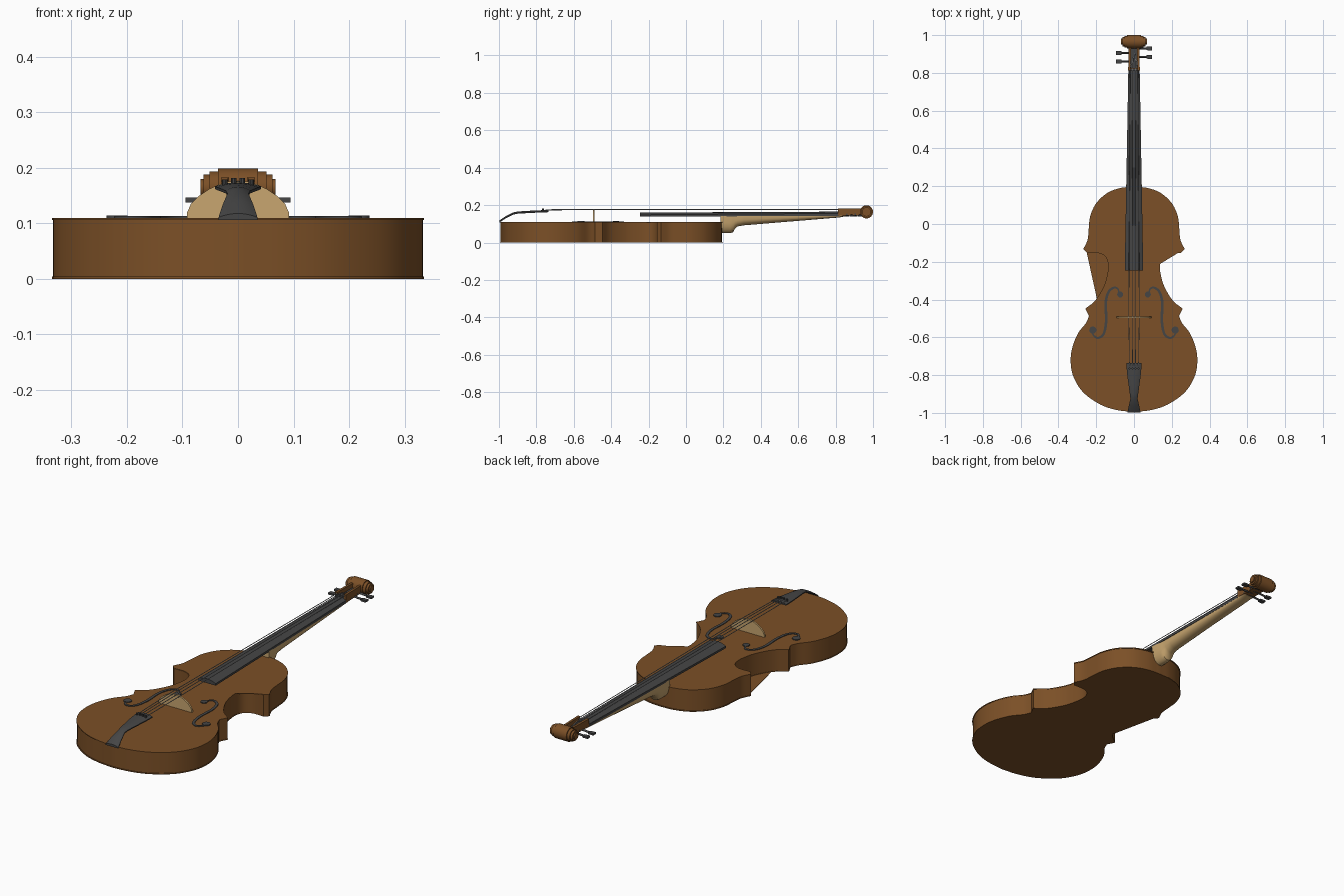
import bpy, bmesh, math
from mathutils import Vector

if "Cube" in bpy.data.objects:
    bpy.data.objects.remove(bpy.data.objects["Cube"])


def material(name, rgb):
    m = bpy.data.materials.new(name)
    m.diffuse_color = (*rgb, 1)
    m.use_nodes = True
    m.node_tree.nodes["Principled BSDF"].inputs["Base Color"].default_value = m.diffuse_color
    return m


BROWN = material("varnish", (0.2, 0.08, 0.02))
TAN = material("maple", (0.58, 0.38, 0.16))
DARK = material("ebony", (0.06, 0.06, 0.06))
STEEL = material("steel", (0.3, 0.3, 0.3))


def finish(name, bm, mat, smooth=True):
    bmesh.ops.recalc_face_normals(bm, faces=bm.faces)
    me = bpy.data.meshes.new(name)
    bm.to_mesh(me)
    bm.free()
    ob = bpy.data.objects.new(name, me)
    bpy.context.collection.objects.link(ob)
    me.materials.append(mat)
    if smooth:
        bpy.context.view_layer.objects.active = ob
        ob.select_set(True)
        bpy.ops.object.shade_smooth_by_angle(angle=math.radians(35))
        ob.select_set(False)
    return ob


def loft(name, rings, mat, smooth=True):
    """Skin a list of equal-length closed rings and cap both ends."""
    bm = bmesh.new()
    vs = [[bm.verts.new(p) for p in r] for r in rings]
    n = len(rings[0])
    for a, b in zip(vs, vs[1:]):
        for i in range(n):
            j = (i + 1) % n
            bm.faces.new((a[i], a[j], b[j], b[i]))
    bm.faces.new(vs[0])
    bm.faces.new(vs[-1])
    return finish(name, bm, mat, smooth)


def slab(name, pts, z0, z1, mat):
    return loft(name, [[(x, y, z) for x, y in pts] for z in (z0, z1)], mat)


def rod(name, a, b, r, mat, sides=16):
    a, b = Vector(a), Vector(b)
    q = (b - a).to_track_quat('Z', 'Y')
    circle = [q @ Vector((r * math.cos(t), r * math.sin(t), 0))
              for t in (2 * math.pi * i / sides for i in range(sides))]
    return loft(name, [[p + c for c in circle] for p in (a, b)], mat)


def spline(pts, n=6):
    """Catmull-Rom curve through 2D points."""
    p = [Vector(q) for q in pts]
    p = [2 * p[0] - p[1]] + p + [2 * p[-1] - p[-2]]
    out = []
    for a, b, c, d in zip(p, p[1:], p[2:], p[3:]):
        for k in range(n):
            t = k / n
            out.append(0.5 * (2 * b + (c - a) * t + (2 * a - 5 * b + 4 * c - d) * t * t
                              + (3 * b - a - 3 * c + d) * t ** 3))
    return out + [p[-2]]


# Body outline: upper bout, waist, lower bout
upper = spline([(0, .197), (.07, .191), (.14, .165), (.2, .11), (.232, .04), (.24, -.03),
                (.246, -.085), (.268, -.132)])
waist = spline([(.25, -.152), (.19, -.152), (.152, -.172), (.137, -.212), (.141, -.265),
                (.16, -.33), (.205, -.405), (.258, -.448)])
lower = spline([(.238, -.487), (.255, -.525), (.297, -.58), (.328, -.66), (.335, -.735),
                (.32, -.81), (.27, -.89), (.18, -.955), (.09, -.985), (0, -.995)])
half = [tuple(p) for p in upper + waist + lower]


def full(scale):
    right = [(x * scale, (y + .4) * scale - .4) for x, y in half]
    return right + [(-x, y) for x, y in right[-2:0:-1]]


slab("ribs", full(.993), .002, .108, BROWN)
slab("back_plate", full(1), 0, .004, BROWN)
slab("top_plate", full(1), .106, .11, BROWN)

# Straight webs across the waist: low on the left, high on the right
slab("left_waist_web", [(-x, y) for x, y in [tuple(p) for p in waist[:36]]], 0, .002, BROWN)
slab("right_waist_web", [(.268, -.132)] + [tuple(p) for p in waist[:19]], .108, .11, BROWN)

# Sound holes
s_curve = spline([(.078, -.372), (.085, -.345), (.105, -.337), (.135, -.36), (.15, -.42),
                  (.147, -.51), (.16, -.58), (.19, -.603), (.215, -.588), (.222, -.562)])
for side, s in (("left", -1), ("right", 1)):
    edge_a, edge_b = [], []
    for i, p in enumerate(s_curve):
        d = s_curve[min(i + 1, len(s_curve) - 1)] - s_curve[max(i - 1, 0)]
        w = .003 + .004 * math.sin(math.pi * i / (len(s_curve) - 1))
        nrm = Vector((-d.y, d.x)).normalized() * w
        edge_a.append((s * (p + nrm).x, (p + nrm).y))
        edge_b.append((s * (p - nrm).x, (p - nrm).y))
    slab(side + "_sound_hole", edge_a + edge_b[::-1], .109, .113, DARK)
    for part, x, y, r in (("upper", .073, -.373, .016), ("lower", .218, -.562, .019)):
        rod(f"{side}_{part}_sound_hole_end", (s * x, y, .109), (s * x, y, .114), r, DARK, 20)

# Neck with heel: U-shaped sections (y, bottom z, top z, half width)
rings = []
for y, zb, zt, w in [(.185, .05, .143, .042), (.235, .05, .143, .04), (.252, .055, .143, .038),
                     (.262, .075, .143, .037), (.275, .086, .143, .037), (.31, .092, .143, .036),
                     (.82, .134, .148, .03), (.86, .142, .152, .028)]:
    ring = [(-w, y, zt)]
    for i in range(13):
        t = math.pi * i / 12
        ring.append((-w * math.cos(t), y, zt - .003 - (zt - .003 - zb) * math.sin(t) ** .7))
    rings.append(ring + [(w, y, zt)])
loft("neck", rings, TAN)


def arched(y, w, z0, z1, side_z, n=8):
    """Section with flat base and arched top."""
    top = [(w * (1 - 2 * i / n), y, side_z + (z1 - side_z) * (1 - (1 - 2 * i / n) ** 2))
           for i in range(n + 1)]
    return [(-w, y, z0), (w, y, z0)] + top


loft("fingerboard", [arched(-.247, .049, .138, .16, .148), arched(.82, .03, .143, .165, .156)], DARK)
loft("nut", [arched(.812, .03, .15, .177, .17), arched(.824, .03, .15, .177, .17)], DARK)

# Pegbox: two cheeks, floor and hollow
for side, s in (("left", -1), ("right", 1)):
    slab(side + "_pegbox_cheek", [(s * .018, .812), (s * .031, .812), (s * .027, .95),
                                  (s * .016, .95)], .144, .183, BROWN)
slab("pegbox_floor", [(-.028, .815), (.028, .815), (.025, .95), (-.025, .95)], .144, .155, BROWN)
slab("pegbox_hollow", [(-.019, .825), (.019, .825), (.017, .94), (-.017, .94)], .154, .162, DARK)

# Scroll: stepped coaxial drums
for i, (r, w) in enumerate([(.035, .036), (.03, .051), (.024, .062), (.016, .068)]):
    rod(f"scroll_turn_{i + 1}", (-w, .965, .164), (w, .965, .164), r, BROWN, 32)

# Tuning pegs
pegs = [(-1, .86), (1, .885), (-1, .905), (1, .93)]
for i, (s, y) in enumerate(pegs):
    rod(f"peg_{i + 1}", (-s * .03, y, .15), (s * .07, y, .143), .005, DARK, 12)
    slab(f"peg_head_{i + 1}", [(s * .066, y - .01), (s * .095, y - .011), (s * .095, y + .011),
                               (s * .066, y + .01)], .138, .147, DARK)

# Bridge: domed thin plate with flattened crown
crown = [(.092, .109), (.092, .119), (.085, .135), (.07, .15), (.052, .162), (.035, .17), (.015, .176)]
profile = crown + [(-x, z) for x, z in crown[::-1]]
loft("bridge", [[(x, y, z) for x, z in profile] for y in (-.498, -.489)], TAN)

# Tailpiece: arched sections sweeping up from the end button
loft("tailpiece", [arched(y, w, z, z + .012, z + .005) for y, w, z in
                   [(-.998, .035, .106), (-.965, .028, .128), (-.925, .019, .149), (-.9, .022, .154),
                    (-.85, .029, .157), (-.79, .037, .16), (-.735, .041, .162)]], DARK)

# Strings with fine tuners at the tailpiece
for i in range(4):
    k = i - 1.5
    drop = .0012 * k * k
    tail, brg = (k * .016, -.75, .176 - drop), (k * .0185, -.493, .179 - drop)
    nut = (k * .014, .818, .179 - drop)
    end = (k * .009, pegs[(0, 2, 3, 1)[i]][1], .155)
    for part, a, b in (("tail", tail, brg), ("main", brg, nut), ("head", nut, end)):
        rod(f"string_{i + 1}_{part}", a, b, .0018, STEEL, 8)
    rod(f"fine_tuner_{i + 1}", (k * .016, -.765, .165), (k * .016, -.765, .182 - drop), .005, DARK, 10)
